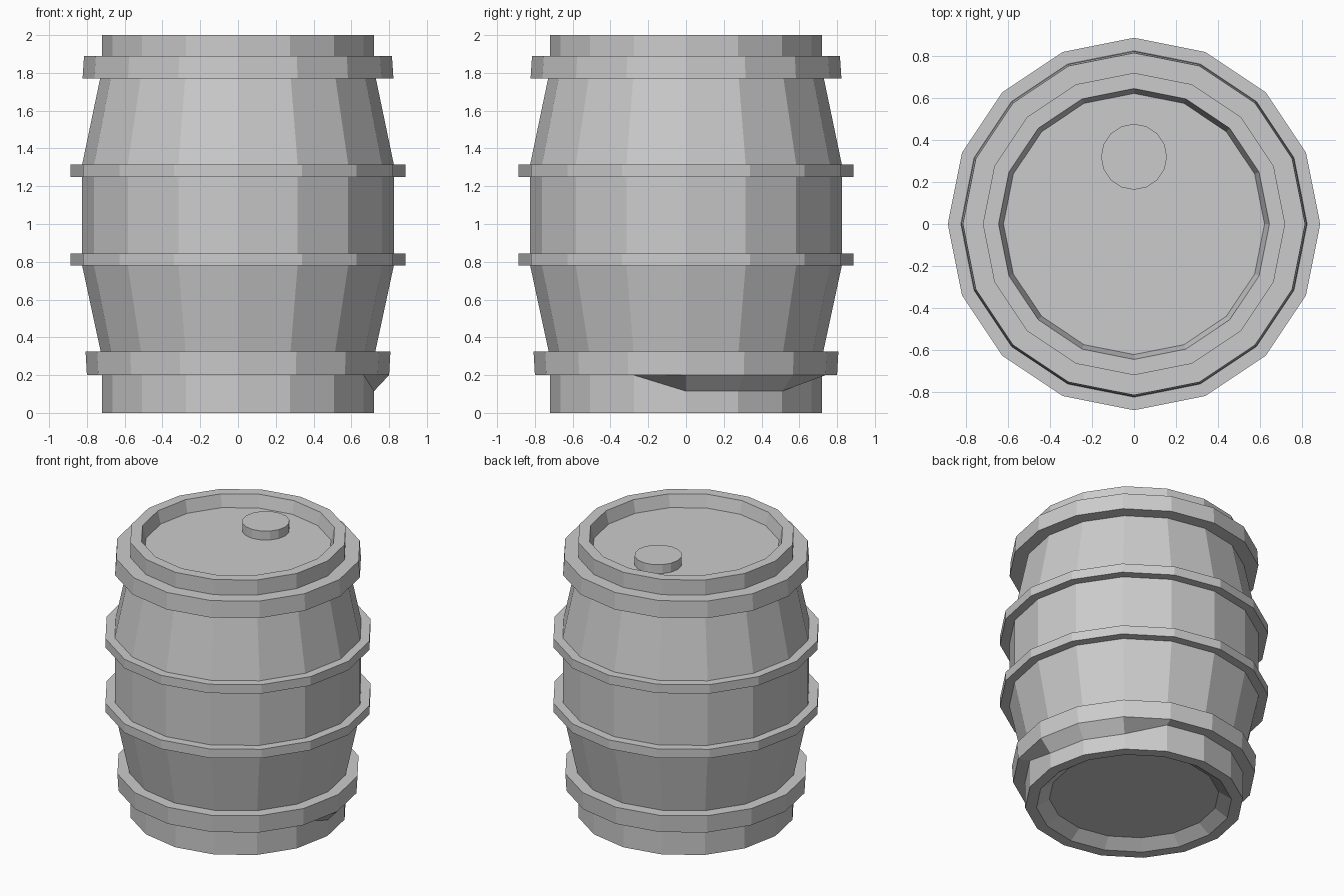
import bpy, bmesh
from math import cos, sin, tau

if "Cube" in bpy.data.objects:
    bpy.data.objects.remove(bpy.data.objects["Cube"])

SIDES = 16


def lathe(name, profile, centre=(0, 0), tweak=None):
    """Revolve (radius, z) points into a closed skin with flat n-gon ends."""
    bm = bmesh.new()
    rings = []
    for r, z in profile:
        rings.append([bm.verts.new((centre[0] + r * cos(tau * i / SIDES),
                                    centre[1] + r * sin(tau * i / SIDES), z))
                      for i in range(SIDES)])
    for low, high in zip(rings, rings[1:]):
        for i in range(SIDES):
            j = (i + 1) % SIDES
            bm.faces.new((low[i], low[j], high[j], high[i]))
    bm.faces.new(rings[0][::-1])
    bm.faces.new(rings[-1])
    if tweak:
        tweak(rings)
    bmesh.ops.recalc_face_normals(bm, faces=bm.faces)
    mesh = bpy.data.meshes.new(name)
    bm.to_mesh(mesh)
    bm.free()
    obj = bpy.data.objects.new(name, mesh)
    bpy.context.collection.objects.link(obj)
    return obj


def hoop(inner_low, outer_low, outer_high, inner_high, z0, z1):
    """Profile of a band standing proud of the staves."""
    return [(inner_low, z0), (outer_low, z0), (outer_high, z1), (inner_high, z1)]


# Barrel: recessed base, four hoops over bulging staves, recessed lid
base = [(0.56, 0.06), (0.645, 0.0), (0.72, 0.0)]
hoops = (hoop(0.72, 0.80, 0.807, 0.727, 0.20, 0.325)
         + hoop(0.825, 0.887, 0.887, 0.825, 0.78, 0.845)
         + hoop(0.825, 0.887, 0.887, 0.825, 1.25, 1.315)
         + hoop(0.73, 0.823, 0.815, 0.72, 1.77, 1.89))
top = [(0.72, 2.0), (0.645, 2.0), (0.622, 1.91)]


# Sagging underside of the lowest hoop on the right side
def sag(rings):
    for i in range(3):
        rings[len(base)][i].co.z = 0.115


lathe("barrel", base + hoops + top, tweak=sag)

# Bung on the lid
lathe("bung", [(0.157, 1.905), (0.157, 1.975)], centre=(0, 0.32))
